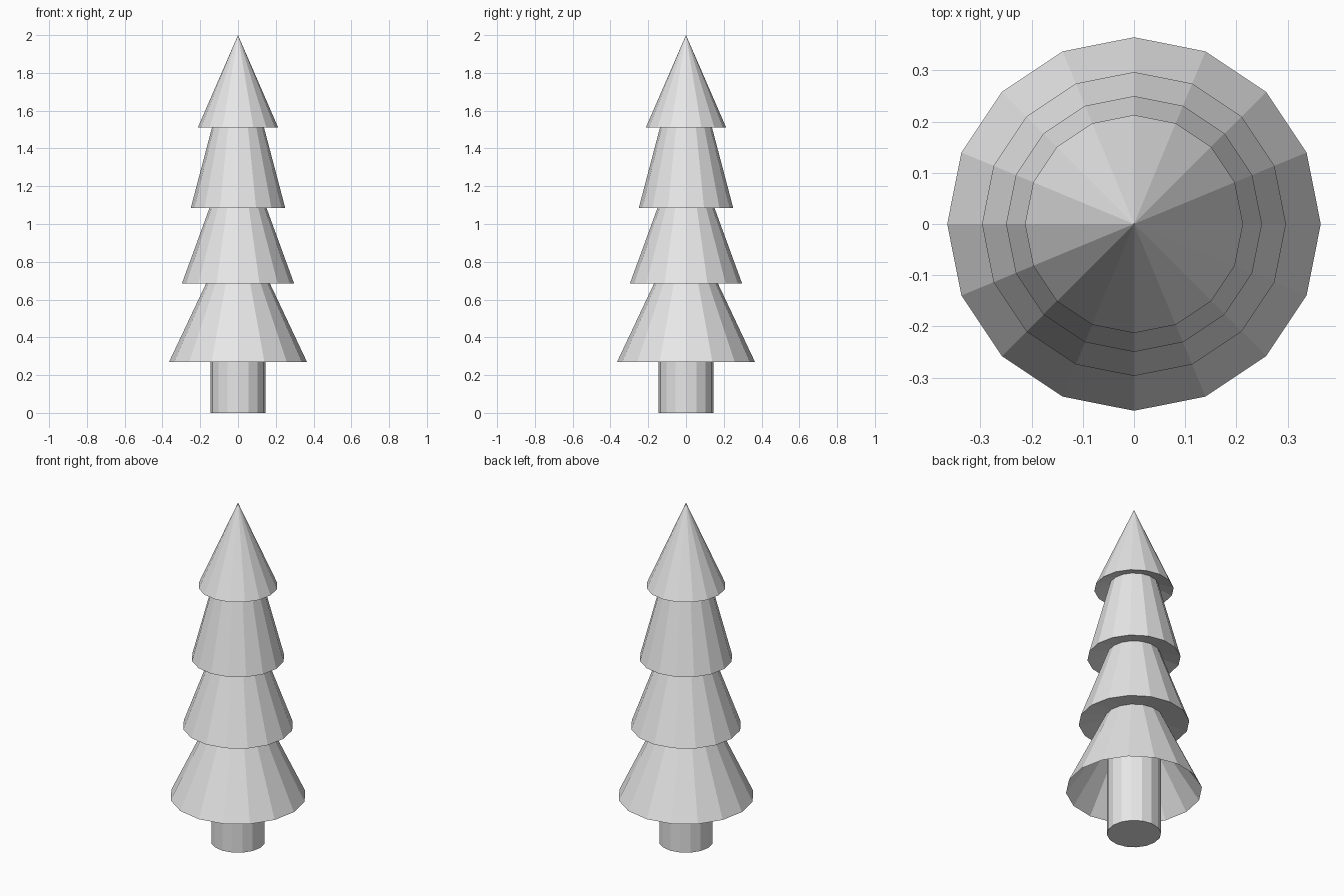
import bpy
import bmesh
from math import cos, sin, tau

default_cube = bpy.data.objects.get("Cube")
if default_cube:
    bpy.data.objects.remove(default_cube, do_unlink=True)

SIDES = 16


def make_material(name, colour):
    mat = bpy.data.materials.new(name)
    mat.use_nodes = True
    mat.diffuse_color = colour
    mat.node_tree.nodes["Principled BSDF"].inputs["Base Color"].default_value = colour
    return mat


def lathe(name, profile, mat):
    """Spin (radius, height) points around z; zero radius makes a single tip."""
    bm = bmesh.new()
    rings = []
    for r, z in profile:
        count = SIDES if r > 0 else 1
        rings.append([bm.verts.new((r * cos(tau * i / SIDES), r * sin(tau * i / SIDES), z))
                      for i in range(count)])
    for low, high in zip(rings, rings[1:]):
        for i in range(SIDES):
            j = (i + 1) % SIDES
            corners = [low[i % len(low)], low[j % len(low)],
                       high[j % len(high)], high[i % len(high)]]
            bm.faces.new(list(dict.fromkeys(corners)))
    bmesh.ops.recalc_face_normals(bm, faces=bm.faces)
    mesh = bpy.data.meshes.new(name)
    bm.to_mesh(mesh)
    bm.free()
    mesh.materials.append(mat)
    obj = bpy.data.objects.new(name, mesh)
    bpy.context.collection.objects.link(obj)
    return obj


grey = make_material("light grey", (0.8, 0.8, 0.8, 1))

# Trunk, running up into the hollow lowest tier
lathe("trunk", [(0, 0), (0.145, 0), (0.145, 0.6), (0, 0.6)], grey)

# Branch tiers: recess radius and height, rim radius and height, top radius and height
tiers = {
    "bottom_tier": (0.145, 0.59, 0.365, 0.27, 0.155, 0.715),
    "lower_middle_tier": (0.15, 0.713, 0.297, 0.685, 0.14, 1.115),
    "upper_middle_tier": (0.135, 1.113, 0.25, 1.085, 0.13, 1.54),
    "top_tier": (0.125, 1.538, 0.213, 1.51, 0, 2.0),
}
for name, (recess_r, recess_z, rim_r, rim_z, top_r, top_z) in tiers.items():
    profile = [(0, recess_z), (recess_r, recess_z), (rim_r, rim_z), (top_r, top_z)]
    if top_r > 0:
        profile.append((0, top_z))
    lathe(name, profile, grey)
